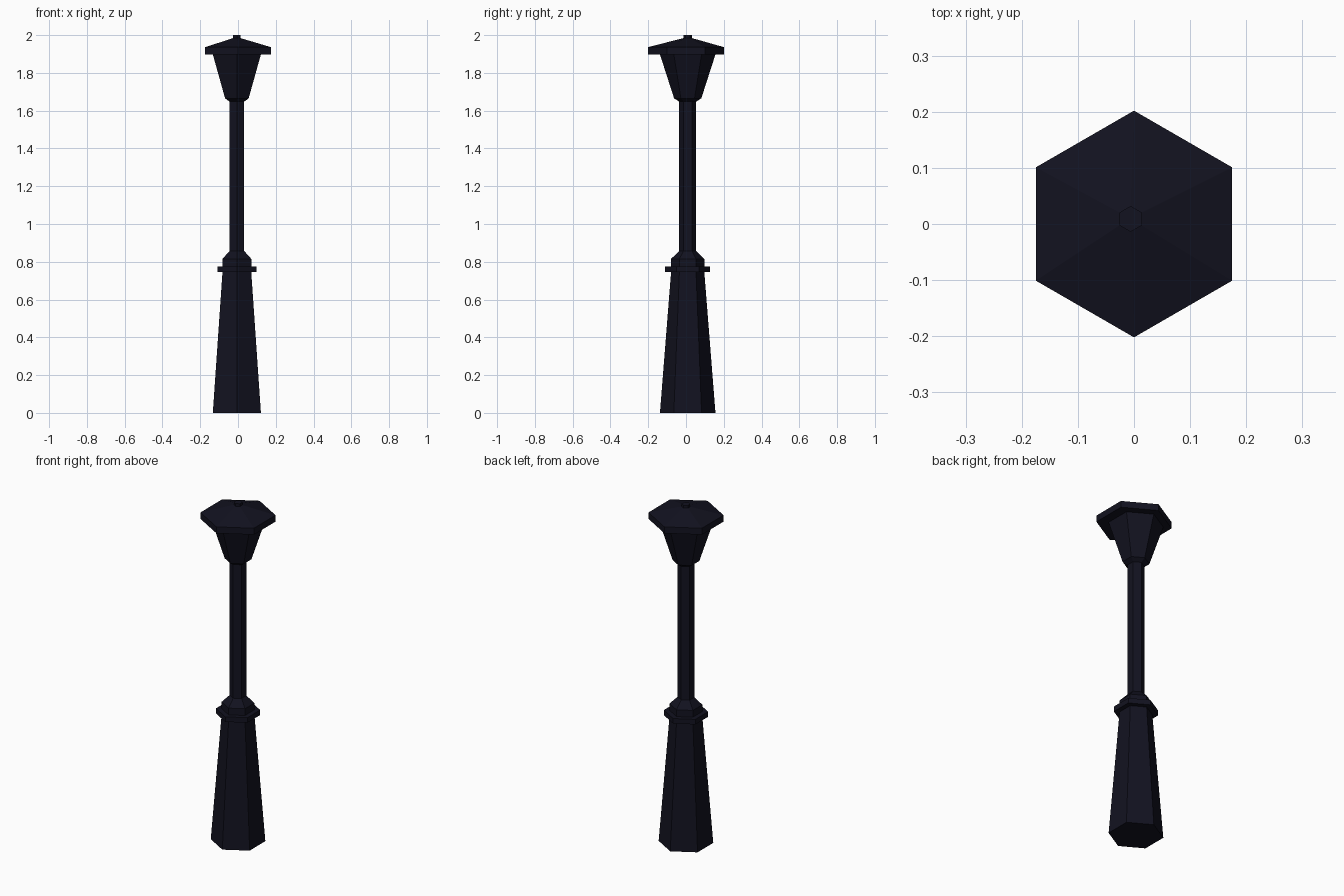
import bpy, bmesh
from math import sin, cos, pi

if "Cube" in bpy.data.objects:
    bpy.data.objects.remove(bpy.data.objects["Cube"])

iron = bpy.data.materials.new("dark_iron")
iron.diffuse_color = (0.006, 0.006, 0.014, 1)
iron.use_nodes = True
iron.node_tree.nodes["Principled BSDF"].inputs["Base Color"].default_value = iron.diffuse_color

POST = (-0.006, 0.009)   # the post stands slightly off the roof centre


def hex_part(name, rings):
    """Closed six-sided part lofted through (radius, z, centre) rings."""
    bm = bmesh.new()
    loops = [[bm.verts.new((c[0] + r * sin(i * pi / 3), c[1] + r * cos(i * pi / 3), z))
              for i in range(6)] for r, z, c in rings]
    for a, b in zip(loops, loops[1:]):
        for i in range(6):
            j = (i + 1) % 6
            bm.faces.new((a[i], a[j], b[j], b[i]))
    bm.faces.new(loops[0])
    bm.faces.new(loops[-1])
    bmesh.ops.recalc_face_normals(bm, faces=bm.faces)
    mesh = bpy.data.meshes.new(name)
    bm.to_mesh(mesh)
    bm.free()
    mesh.materials.append(iron)
    obj = bpy.data.objects.new(name, mesh)
    bpy.context.collection.objects.link(obj)
    return obj


def on_post(*profile):
    return [(r, z, POST) for r, z in profile]


# Tapered pedestal, collar and pole as one continuous post
hex_part("post", on_post(
    (0.147, 0), (0.088, 0.745), (0.119, 0.745), (0.119, 0.775),
    (0.0885, 0.775), (0.0885, 0.815), (0.045, 0.857), (0.045, 1.65)))

# Flared lantern body
hex_part("lantern", on_post((0.045, 1.648), (0.072, 1.665), (0.147, 1.898)))

# Roof with straight brim, sloping up to the finial
hex_part("roof", [(0.202, 1.898, (0, 0)), (0.202, 1.936, (0, 0)), (0.023, 1.984, POST)])

# Small finial
hex_part("finial", on_post((0.023, 1.984), (0.023, 2.0)))
